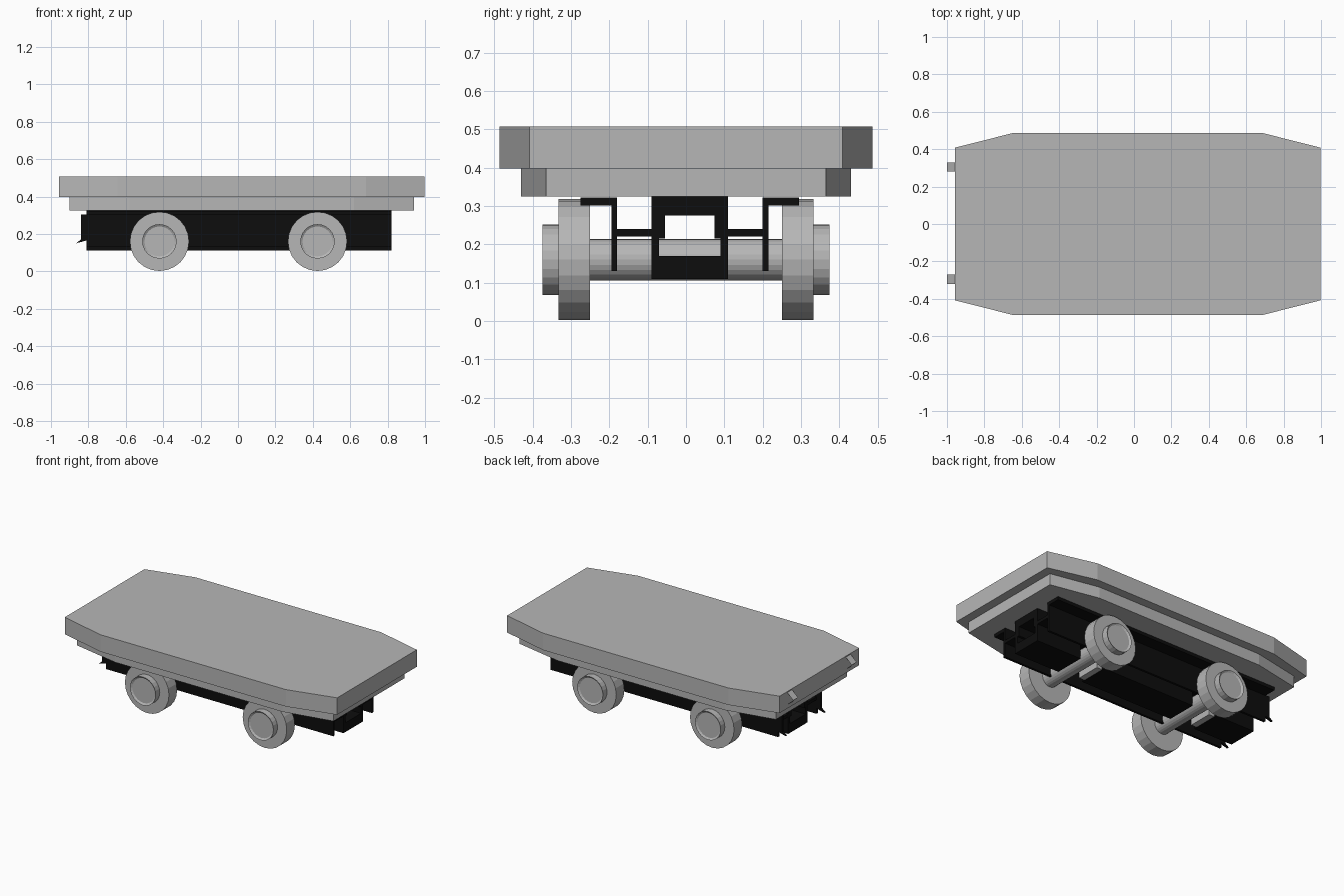
import bpy
import bmesh
import math
from mathutils import Matrix

if "Cube" in bpy.data.objects:
    bpy.data.objects.remove(bpy.data.objects["Cube"], do_unlink=True)


def material(name, value):
    mat = bpy.data.materials.new(name)
    mat.use_nodes = True
    color = (value, value, value, 1)
    mat.diffuse_color = color
    mat.node_tree.nodes["Principled BSDF"].inputs["Base Color"].default_value = color
    return mat


GREY = material("grey", 0.47)
BLACK = material("black", 0.004)
MID_Y = 0.01
AXLE_Z = 0.16


def finish(name, bm, mat, recalc=True):
    if recalc:
        bmesh.ops.recalc_face_normals(bm, faces=bm.faces)
    mesh = bpy.data.meshes.new(name)
    bm.to_mesh(mesh)
    bm.free()
    mesh.materials.append(mat)
    obj = bpy.data.objects.new(name, mesh)
    bpy.context.collection.objects.link(obj)
    return obj


def box(name, x, y, z, mat=BLACK):
    bm = bmesh.new()
    bmesh.ops.create_cube(bm, size=1)
    for v in bm.verts:
        for axis, (low, high) in enumerate((x, y, z)):
            v.co[axis] = low if v.co[axis] < 0 else high
    return finish(name, bm, mat)


def extruded(name, points, vector, mat):
    bm = bmesh.new()
    face = bm.faces.new([bm.verts.new(p) for p in points])
    new = bmesh.ops.extrude_face_region(bm, geom=[face])["geom"]
    verts = [g for g in new if isinstance(g, bmesh.types.BMVert)]
    bmesh.ops.translate(bm, verts=verts, vec=vector)
    return finish(name, bm, mat)


def cylinder(name, x, y, radius, recess=False):
    bm = bmesh.new()
    bmesh.ops.create_cone(bm, cap_ends=True, segments=24, radius1=radius,
                          radius2=radius, depth=y[1] - y[0])
    if recess:
        caps = [f for f in bm.faces if len(f.verts) > 4]
        bmesh.ops.inset_individual(bm, faces=caps, thickness=0.012, depth=-0.008)
    spot = Matrix.Translation((x, sum(y) / 2, AXLE_Z))
    bm.transform(spot @ Matrix.Rotation(math.pi / 2, 4, "X"))
    return finish(name, bm, GREY)


def deck(name, half_x, half_y, corner_x, corner_y, z):
    quarter = [(half_x, corner_y), (corner_x, half_y)]
    right = quarter + [(-x, y) for x, y in reversed(quarter)]
    outline = right + [(x, -y) for x, y in reversed(right)]
    extruded(name, [(x + 0.02, y, z[0]) for x, y in outline],
             (0, 0, z[1] - z[0]), GREY)


# Stepped deck
deck("upper_deck", 0.977, 0.487, 0.665, 0.408, (0.398, 0.508))
deck("lower_deck", 0.92, 0.43, 0.60, 0.365, (0.325, 0.398))

# Open wedge markers on the end of the deck
for side, y in (("left", 0.305), ("right", -0.295)):
    bm = bmesh.new()
    rows = [[bm.verts.new((x, y + w, z)) for w in (-0.025, 0.025)]
            for x, z in ((-0.957, 0.422), (-1.0, 0.462), (-0.957, 0.502))]
    for a, b in zip(rows, rows[1:]):
        bm.faces.new((a[1], a[0], b[0], b[1]))
    finish(side + "_end_marker", bm, GREY, recalc=False)

# Hollow central beam, notched below around the axles
LENGTH = (-0.81, 0.82)
box("beam_roof", LENGTH, (-0.09, 0.11), (0.275, 0.325))
for side, s in (("left", 1), ("right", -1)):
    def across(inner, outer):
        return sorted((MID_Y + s * inner, MID_Y + s * outer))

    box(side + "_beam_wall", LENGTH, across(0.065, 0.1), (0.215, 0.275))
    # Outer rails with flange, web and inner shelf
    box(side + "_rail_flange", LENGTH, across(0.19, 0.285), (0.301, 0.322))
    box(side + "_rail_web", LENGTH, across(0.19, 0.205), (0.13, 0.322))
    box(side + "_rail_shelf", LENGTH, across(0.1, 0.19), (0.22, 0.24))
    # Hooked plate at the rail end
    y = across(0.19, 0.205)
    hook = [(-0.81, 0.305), (-0.84, 0.305), (-0.84, 0.17),
            (-0.865, 0.15), (-0.81, 0.165)]
    extruded(side + "_rail_hook", [(x, y[0], z) for x, z in hook],
             (0, y[1] - y[0], 0), BLACK)
    for place, x in (("rear", (-0.81, -0.53)), ("middle", (-0.35, 0.315)),
                     ("front", (0.495, 0.82))):
        box(f"{side}_{place}_lower_wall", x, across(0.08, 0.1), (0.17, 0.215))

for place, x in (("rear", (-0.81, -0.53)), ("middle", (-0.35, 0.315)),
                 ("front", (0.495, 0.82))):
    box(place + "_beam_floor", x, (-0.09, 0.11), (0.11, 0.17))

# Axles, mounting blocks, wheels and recessed hubs
for place, x in (("rear", -0.42), ("front", 0.425)):
    cylinder(place + "_axle", x, (-0.26, 0.26), 0.054)
    box(place + "_axle_block", (x - 0.11, x - 0.07), (-0.07, 0.09),
        (0.112, 0.212), GREY)
    for side, s in (("left", 1), ("right", -1)):
        cylinder(f"{place}_{side}_wheel", x, sorted((s * 0.25, s * 0.333)), 0.158)
        cylinder(f"{place}_{side}_hub", x, sorted((s * 0.32, s * 0.375)), 0.092, True)
